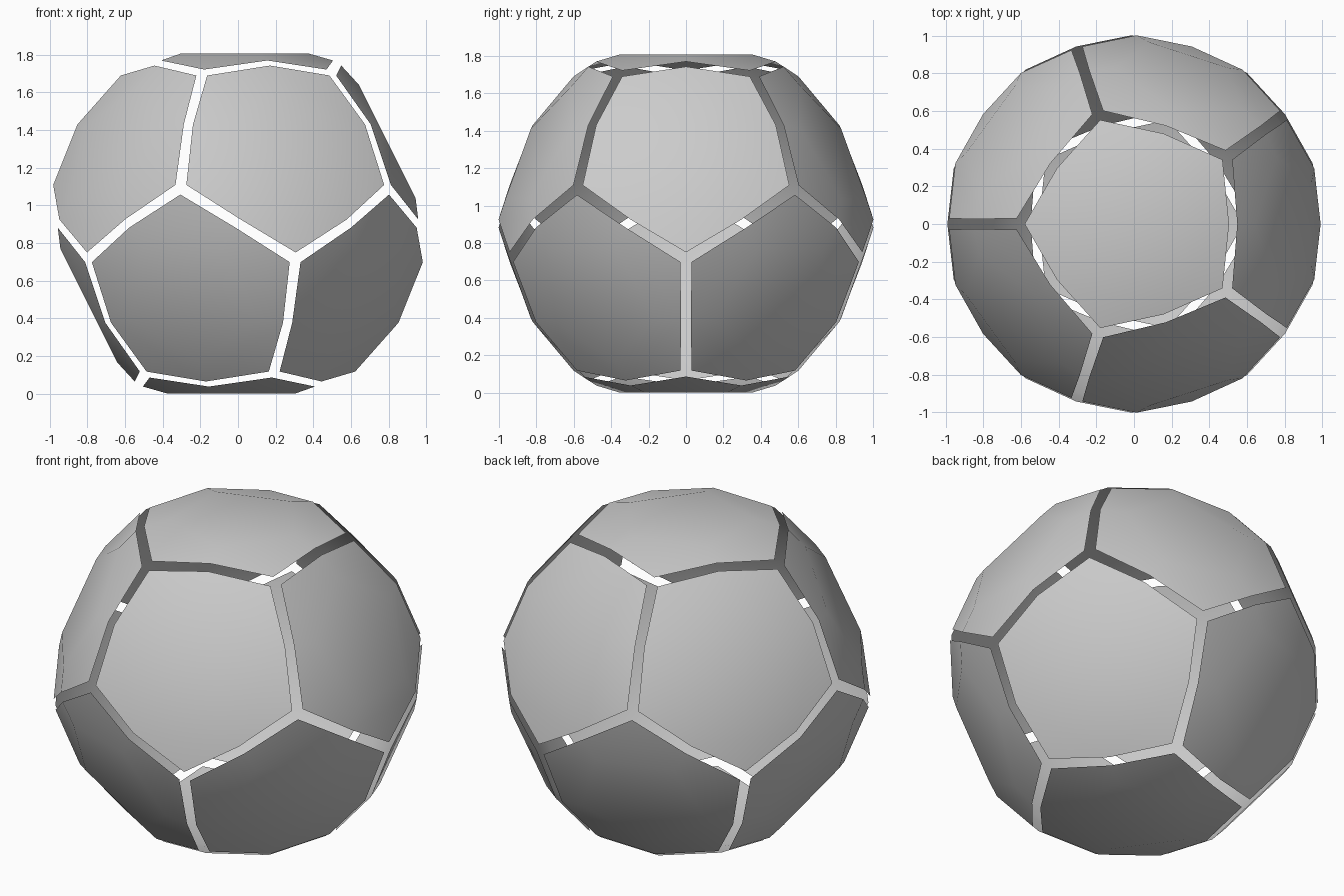
import bpy
import math
from mathutils import Matrix, Vector

if "Cube" in bpy.data.objects:
    bpy.data.objects.remove(bpy.data.objects["Cube"])

# One plain grey for all panels
grey = bpy.data.materials.new("light_grey")
grey.diffuse_color = (0.6, 0.6, 0.6, 1)
grey.use_nodes = True
grey.node_tree.nodes["Principled BSDF"].inputs["Base Color"].default_value = grey.diffuse_color


def ring(radius, z, start):
    """Five points on a circle, starting at an angle in degrees."""
    return [(radius * math.cos(math.radians(start + 72 * i)),
             radius * math.sin(math.radians(start + 72 * i)), z) for i in range(5)]


# Panel: flat inner pentagon, edge midpoints, then the corners on the ball
TOP = 0.904
inner = ring(0.372, TOP, 0)
mids = ring(0.505, 0.866, 0)
corners = ring(0.581, 0.818, 36)

faces = [(0, 1, 2, 3, 4)]
for i in range(5):
    j = (i + 1) % 5
    faces.append((i, 5 + i, 5 + j, j))        # sloped band
    faces.append((5 + i, 10 + i, 5 + j))      # corner triangle

mesh = bpy.data.meshes.new("panel")
mesh.from_pydata(inner + mids + corners, [], faces)
mesh.materials.append(grey)
mesh.polygons.foreach_set("use_smooth", [True] * len(faces))
mesh.update()


def rot(deg, axis):
    return Matrix.Rotation(math.radians(deg), 4, axis)


# Upper half: cap and five side panels; the lower half is the same turned over
tilt = math.degrees(math.atan(2))
upper = [("cap", Matrix.Identity(4))]
upper += [(f"side_{k + 1}", rot(72 * k, 'Z') @ rot(tilt, 'Y') @ rot(180, 'Z'))
          for k in range(5)]
lift = Matrix.Translation(Vector((0, 0, TOP)))

for half, turn in (("upper", Matrix.Identity(4)), ("lower", rot(180, 'Y'))):
    for name, m in upper:
        panel = bpy.data.objects.new(f"{half}_{name}_panel", mesh)
        panel.matrix_world = lift @ turn @ m
        bpy.context.collection.objects.link(panel)
